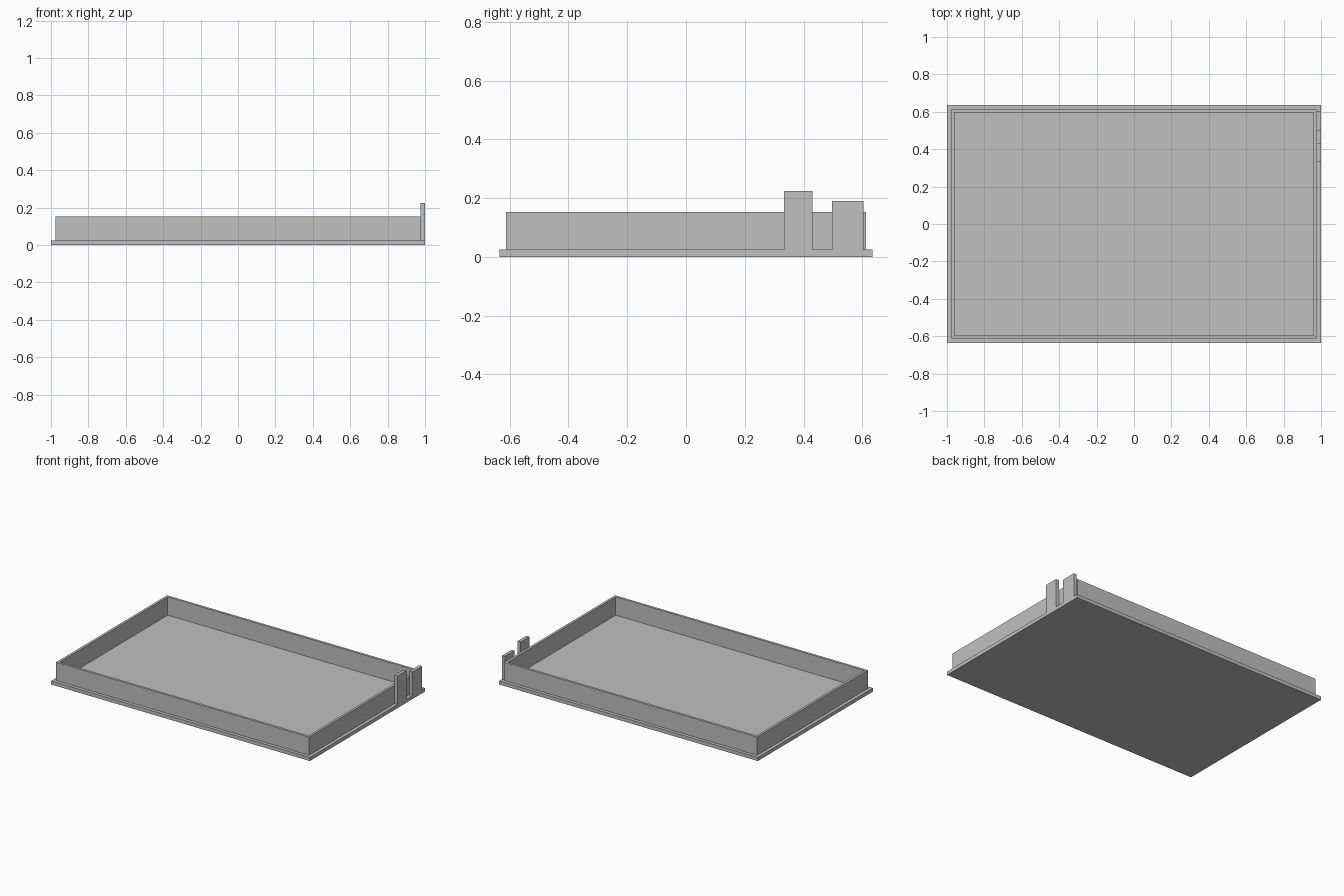
import bpy
import bmesh

cube = bpy.data.objects.get("Cube")
if cube:
    bpy.data.objects.remove(cube, do_unlink=True)

GREY = (0.53, 0.53, 0.53, 1)
grey = bpy.data.materials.new("light grey")
grey.use_nodes = True
grey.diffuse_color = GREY
grey.node_tree.nodes["Principled BSDF"].inputs["Base Color"].default_value = GREY

PLATE_TOP = 0.025
WALL_TOP = 0.153
OUTER = (0.977, 0.612)
INNER = (0.96, 0.595)


def finish(name, bm):
    bmesh.ops.recalc_face_normals(bm, faces=bm.faces)
    mesh = bpy.data.meshes.new(name)
    bm.to_mesh(mesh)
    bm.free()
    mesh.materials.append(grey)
    obj = bpy.data.objects.new(name, mesh)
    bpy.context.collection.objects.link(obj)
    return obj


def box(name, x, y, z):
    """Box spanning the given (low, high) ranges."""
    bm = bmesh.new()
    bmesh.ops.create_cube(bm, size=1)
    for v in bm.verts:
        v.co = [r[0] if c < 0 else r[1] for c, r in zip(v.co, (x, y, z))]
    return finish(name, bm)


def tray(name):
    """Flanged plate with a raised rim, as one closed surface of stacked rings."""
    bm = bmesh.new()
    profile = [(1, 0.635, 0), (1, 0.635, PLATE_TOP), (*OUTER, PLATE_TOP),
               (*OUTER, WALL_TOP), (*INNER, WALL_TOP), (*INNER, PLATE_TOP)]
    corners = [(-1, -1), (1, -1), (1, 1), (-1, 1)]
    rings = [[bm.verts.new((sx * x, sy * y, z)) for sx, sy in corners]
             for x, y, z in profile]
    for low, high in zip(rings, rings[1:]):
        for i in range(4):
            j = (i + 1) % 4
            bm.faces.new((low[i], low[j], high[j], high[i]))
    bm.faces.new(rings[0])   # underside
    bm.faces.new(rings[-1])  # tray floor
    return finish(name, bm)


# Shallow rectangular tray
tray("tray")

# Upright tabs on the left edge
box("tall_tab", (OUTER[0], 1), (0.333, 0.43), (PLATE_TOP, 0.225))
box("short_tab", (OUTER[0], 1), (0.497, 0.604), (PLATE_TOP, 0.19))
